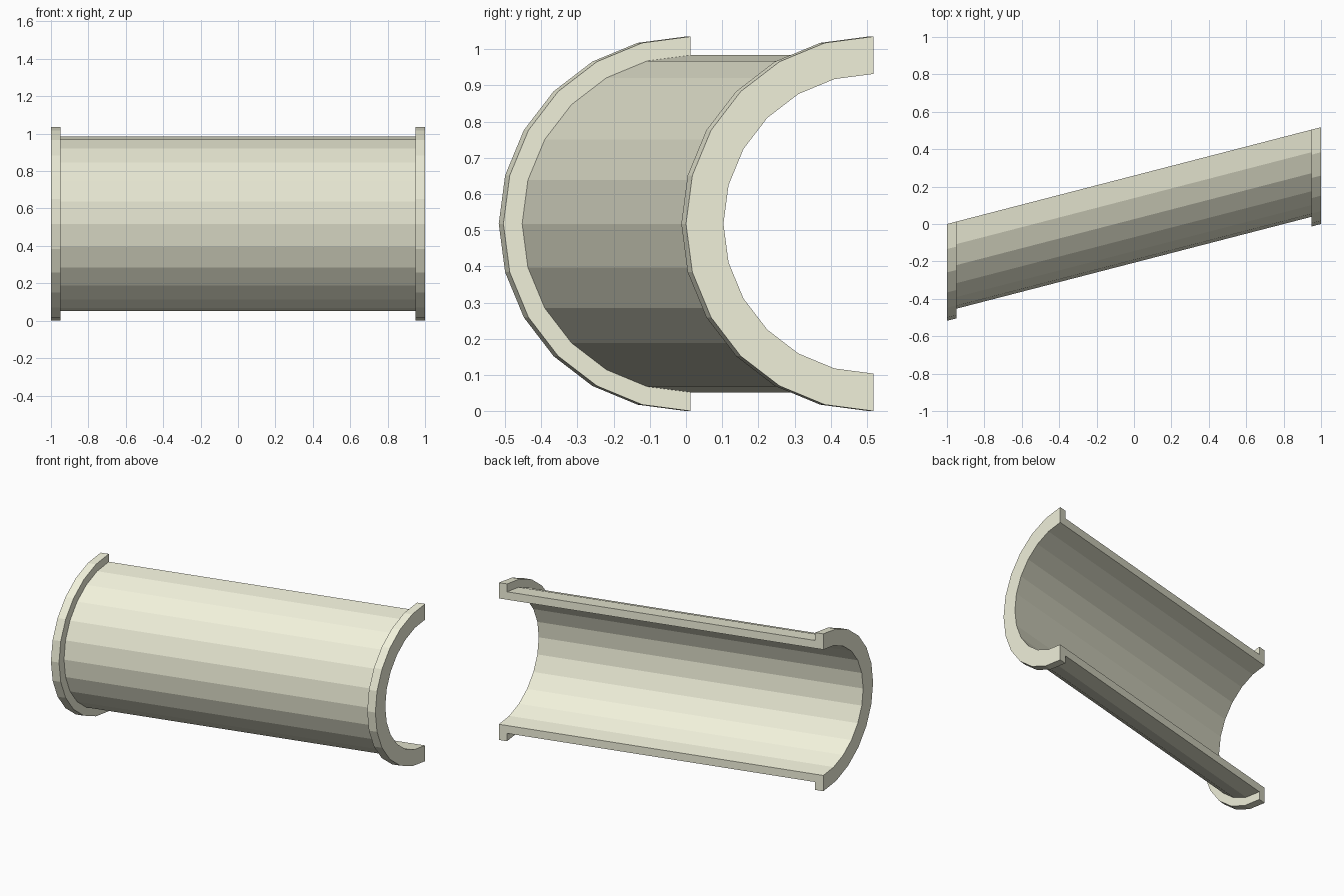
import bpy, bmesh, math

if "Cube" in bpy.data.objects:
    bpy.data.objects.remove(bpy.data.objects["Cube"])

R = 2 * math.sin(math.radians(15))   # flange radius
SEGMENTS = 12                        # facets over the half circle
SHEAR = R / 2                        # sideways slant per unit of length

# Lengthwise section as (x, radius factor): thin wall with a flange at each end
section = [(-1, .8), (-1, 1), (-.95, 1), (-.95, .9),
           (.95, .9), (.95, 1), (1, 1), (1, .8)]

bm = bmesh.new()
rings = []
for i in range(SEGMENTS + 1):
    a = math.pi * i / SEGMENTS
    rings.append([bm.verts.new((x, SHEAR * (x + 1) - R * f * math.sin(a),
                                R + R * f * math.cos(a))) for x, f in section])

# Curved walls between neighbouring sections
n = len(section)
for a, b in zip(rings, rings[1:]):
    for j in range(n):
        k = (j + 1) % n
        bm.faces.new((a[j], a[k], b[k], b[j]))

# Flat cut faces along the open side
bm.faces.new(rings[0][::-1])
bm.faces.new(rings[-1])
bmesh.ops.recalc_face_normals(bm, faces=bm.faces)

mesh = bpy.data.meshes.new("slanted_half_pipe")
bm.to_mesh(mesh)
bm.free()
pipe = bpy.data.objects.new("slanted_half_pipe", mesh)
bpy.context.collection.objects.link(pipe)

# Cream finish
cream = bpy.data.materials.new("cream")
cream.diffuse_color = (.87, .87, .70, 1)
cream.use_nodes = True
cream.node_tree.nodes["Principled BSDF"].inputs["Base Color"].default_value = cream.diffuse_color
mesh.materials.append(cream)
